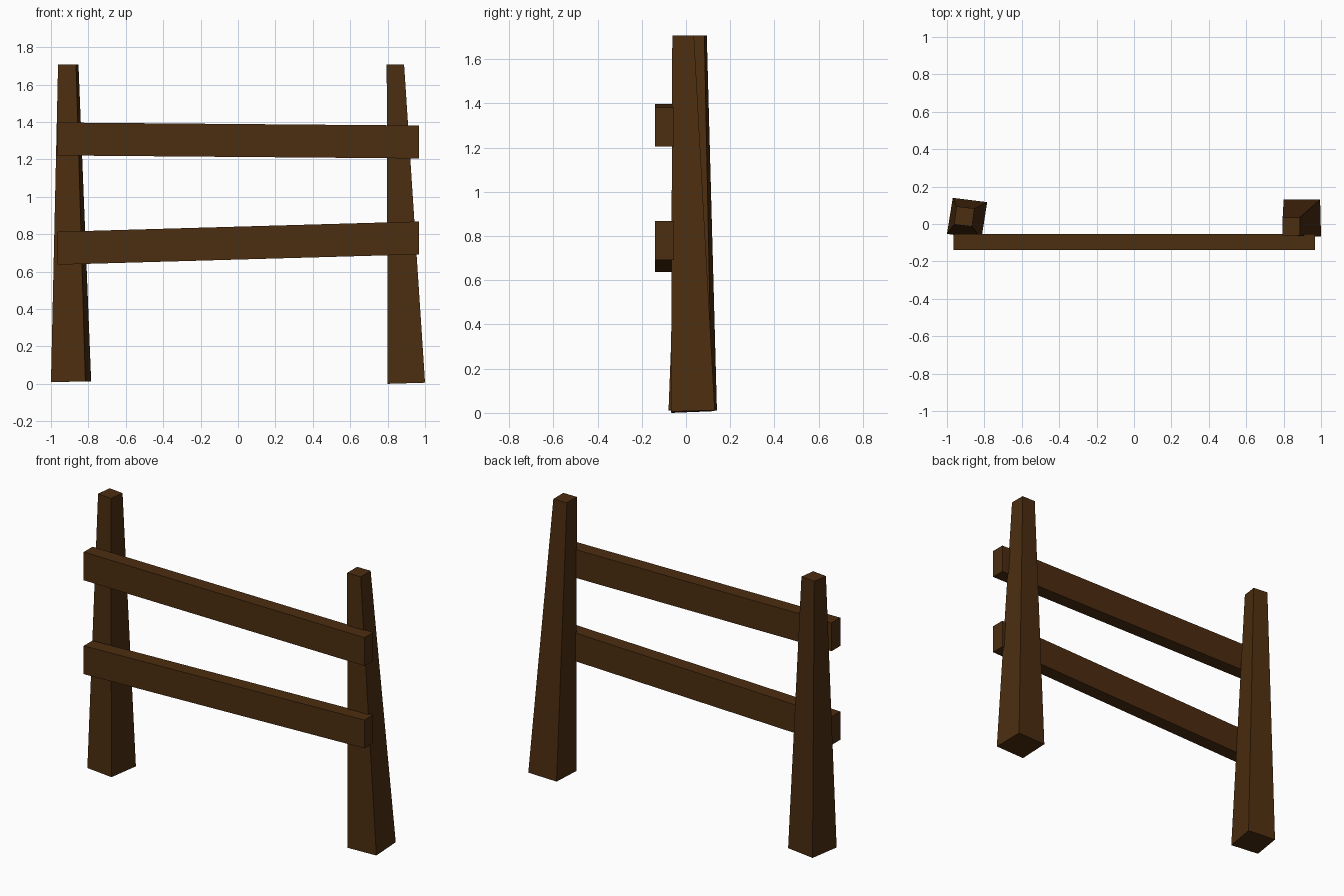
import bpy, bmesh

if "Cube" in bpy.data.objects:
    bpy.data.objects.remove(bpy.data.objects["Cube"])

wood = bpy.data.materials.new("dark brown wood")
wood.diffuse_color = (0.072, 0.026, 0.005, 1)
wood.use_nodes = True
wood.node_tree.nodes["Principled BSDF"].inputs["Base Color"].default_value = wood.diffuse_color


def prism(name, start, end):
    """Solid between two matching four-cornered outlines."""
    bm = bmesh.new()
    a = [bm.verts.new(p) for p in start]
    b = [bm.verts.new(p) for p in end]
    bm.faces.new(a)
    bm.faces.new(b)
    for i in range(4):
        j = (i + 1) % 4
        bm.faces.new((a[i], a[j], b[j], b[i]))
    bmesh.ops.recalc_face_normals(bm, faces=bm.faces)
    mesh = bpy.data.meshes.new(name)
    bm.to_mesh(mesh)
    bm.free()
    mesh.materials.append(wood)
    obj = bpy.data.objects.new(name, mesh)
    bpy.context.collection.objects.link(obj)
    return obj


# Tapered posts: left one twisted, right one leaning inwards
prism("left_post",
      [(-1.0, -0.053, 0.01), (-0.816, -0.079, 0.012), (-0.785, 0.117, 0.013), (-0.969, 0.14, 0.01)],
      [(-0.962, -0.002, 1.708), (-0.866, -0.014, 1.708), (-0.853, 0.083, 1.708), (-0.949, 0.094, 1.708)])
prism("right_post",
      [(0.80, -0.066, 0.0), (1.0, -0.068, 0.006), (0.995, 0.13, 0.012), (0.80, 0.13, 0.008)],
      [(0.795, -0.062, 1.708), (0.888, -0.062, 1.708), (0.888, 0.036, 1.708), (0.795, 0.036, 1.708)])


# Slightly sloping rails fixed to the front of the posts
def rail(name, z_left, z_right, height=0.176, front=-0.14, back=-0.054):
    def outline(x, z):
        return [(x, front, z), (x, back, z), (x, back, z + height), (x, front, z + height)]
    prism(name, outline(-0.964, z_left), outline(0.969, z_right))


rail("upper_rail", 1.221, 1.205)
rail("lower_rail", 0.637, 0.692)
